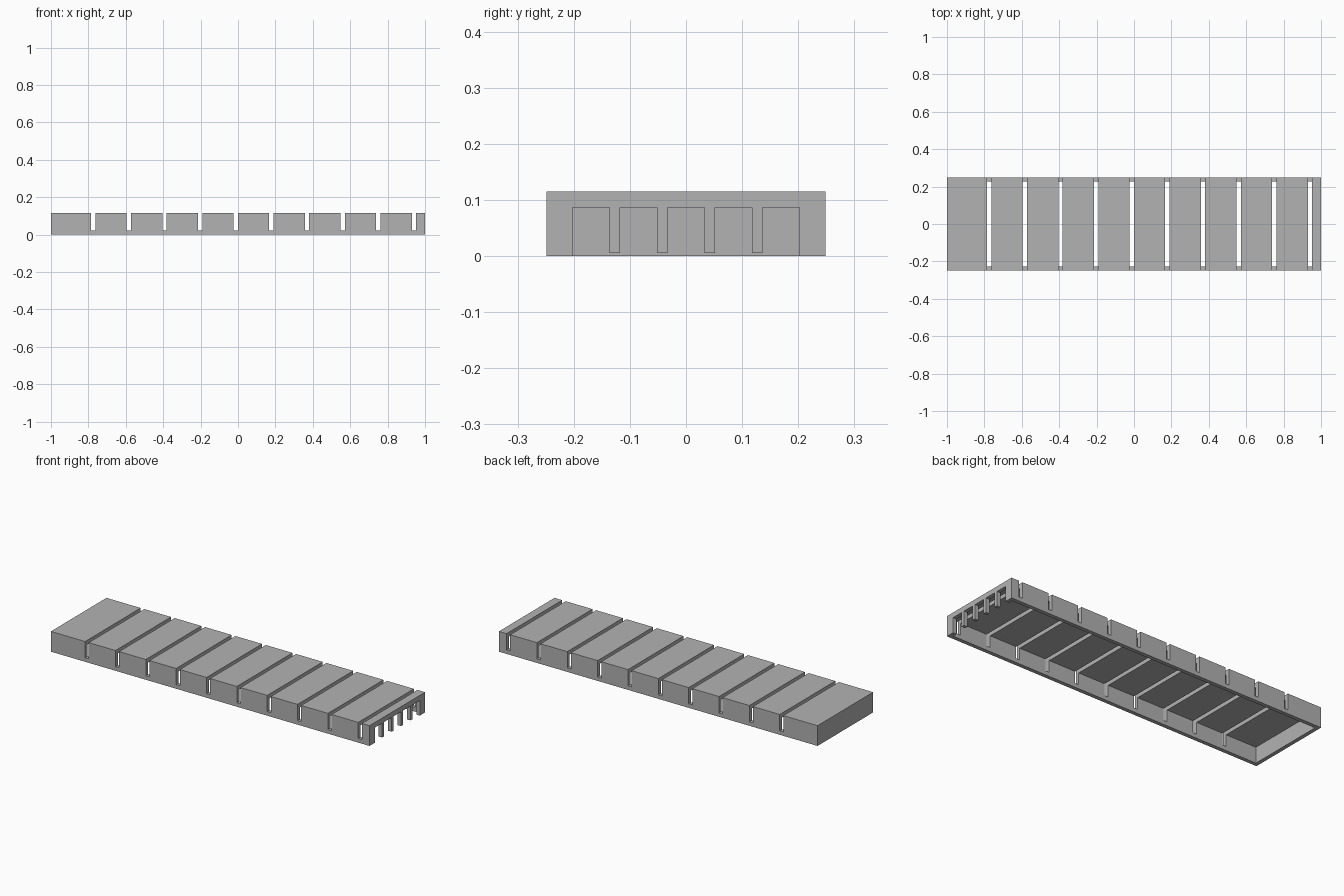
import bpy
import bmesh
from mathutils import Matrix, Vector

cube = bpy.data.objects.get("Cube")
if cube:
    bpy.data.objects.remove(cube, do_unlink=True)

# Overall sizes
LENGTH, WIDTH, HEIGHT = 2.0, 0.498, 0.115
WALL = 0.022
CEILING = 0.09
SLOT_W, SLOT_FLOOR = 0.023, 0.023
FIRST_SLOT, SLOT_STEP, SLOTS = -0.774, 0.1905, 10
WINDOW_W, WINDOW_STEP, WINDOWS, WINDOW_TOP = 0.066, 0.0845, 5, 0.086
TOOTH_END = 0.005

grey = bpy.data.materials.new("plain grey")
grey.use_nodes = True
colour = (0.448, 0.448, 0.448, 1)
grey.diffuse_color = colour
grey.node_tree.nodes["Principled BSDF"].inputs["Base Color"].default_value = colour


def boxes(name, spans):
    """One object holding a box for each (low corner, high corner) pair."""
    bm = bmesh.new()
    for low, high in spans:
        low, high = Vector(low), Vector(high)
        place = Matrix.Translation((low + high) / 2) @ Matrix.Diagonal((*(high - low), 1))
        bmesh.ops.create_cube(bm, size=1, matrix=place)
    mesh = bpy.data.meshes.new(name)
    bm.to_mesh(mesh)
    bm.free()
    mesh.materials.append(grey)
    obj = bpy.data.objects.new(name, mesh)
    bpy.context.collection.objects.link(obj)
    return obj


hx, hy = LENGTH / 2, WIDTH / 2
cover = boxes("slotted_cover", [((-hx, -hy, 0), (hx, hy, HEIGHT))])

# Hollow underside
cavity = boxes("cavity_cutter", [((WALL - hx, WALL - hy, -1), (hx - WALL, hy - WALL, CEILING))])

# Cross slots through the top and both long walls
slot_spans = []
for i in range(SLOTS):
    x = FIRST_SLOT + i * SLOT_STEP
    slot_spans.append(((x - SLOT_W / 2, -1, SLOT_FLOOR), (x + SLOT_W / 2, 1, 1)))
slots = boxes("slot_cutter", slot_spans)

# Comb openings in the end wall
inside = hx - WALL - 0.01
window_spans = []
for i in range(WINDOWS):
    y = (i - (WINDOWS - 1) / 2) * WINDOW_STEP
    window_spans.append(((inside, y - WINDOW_W / 2, -1), (2, y + WINDOW_W / 2, WINDOW_TOP)))
windows = boxes("window_cutter", window_spans)

# Shorten the comb teeth so they stop just above the rim
reach = (WINDOWS - 1) / 2 * WINDOW_STEP
trim = boxes("tooth_trim_cutter", [((inside, -reach, -1), (2, reach, TOOTH_END))])

cutters = [cavity, slots, windows, trim]
for cutter in cutters:
    cutter.hide_render = True
    cut = cover.modifiers.new(cutter.name, "BOOLEAN")
    cut.operation = "DIFFERENCE"
    cut.solver = "EXACT"
    cut.object = cutter

# Keep the cut mesh and remove the helpers
graph = bpy.context.evaluated_depsgraph_get()
result = bpy.data.meshes.new_from_object(cover.evaluated_get(graph))
cover.modifiers.clear()
cover.data = result
for cutter in cutters:
    bpy.data.objects.remove(cutter, do_unlink=True)
result.materials.clear()
result.materials.append(grey)
for face in result.polygons:
    face.material_index = 0
    face.use_smooth = False
